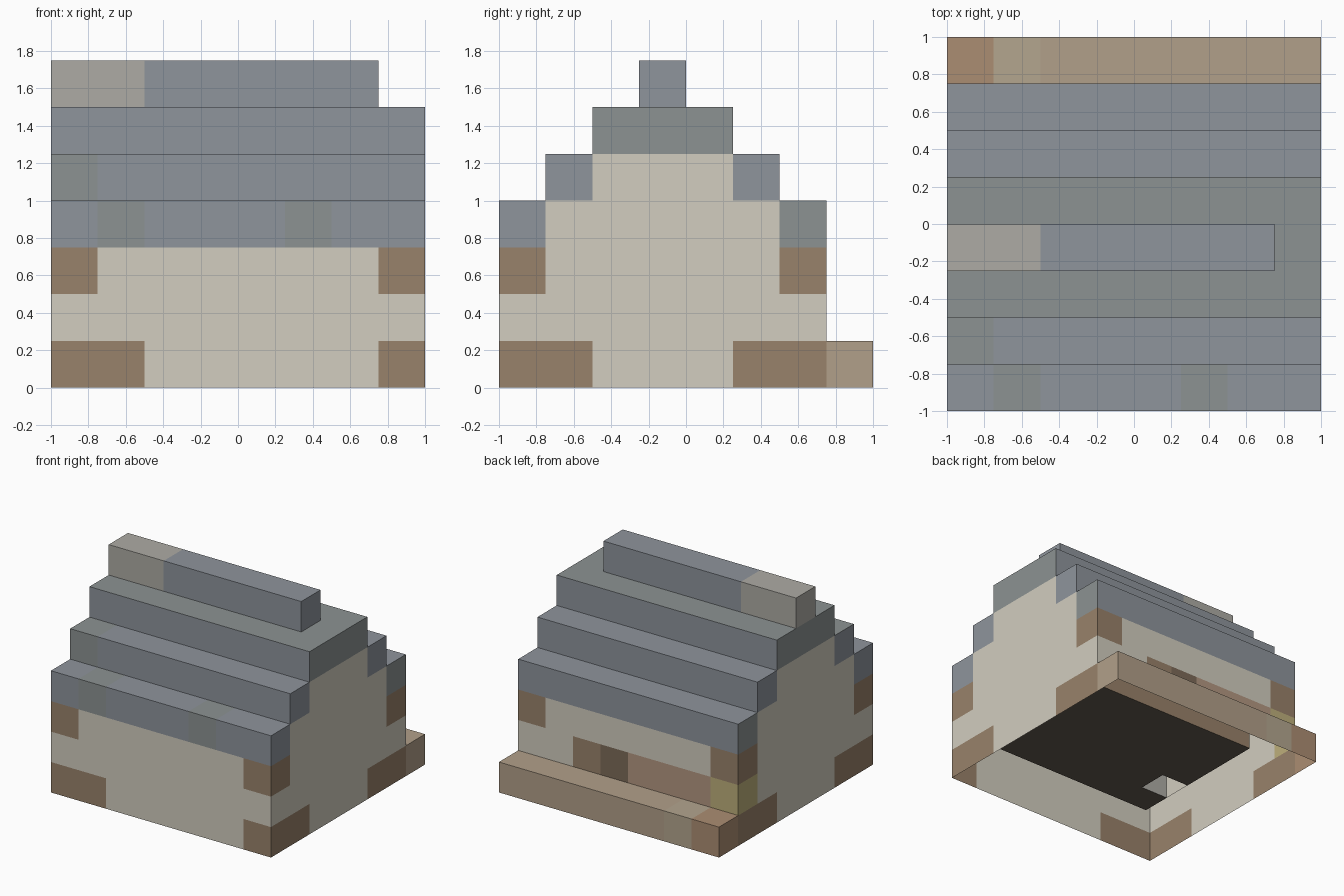
import bpy
import bmesh
from mathutils import Vector as V

if "Cube" in bpy.data.objects:
    bpy.data.objects.remove(bpy.data.objects["Cube"])

S = 0.25                                   # block size
X, Y, Z = V((1, 0, 0)), V((0, 1, 0)), V((0, 0, 1))

PALETTE = {                                # sRGB 0-255
    "plaster": (209, 204, 190), "timber": (151, 129, 106), "slate": (141, 147, 155),
    "slate_green": (139, 145, 145), "stone": (172, 170, 163), "tan": (176, 158, 136),
    "tan_light": (178, 164, 141), "clay": (170, 140, 114), "dark_timber": (124, 106, 89),
    "plank": (178, 150, 128), "lamp": (188, 174, 122), "dark_floor": (100, 90, 80),
}


def material(name):
    m = bpy.data.materials.get(name)
    if not m:
        m = bpy.data.materials.new(name)
        m.diffuse_color = [(c / 255) ** 2.2 for c in PALETTE[name]] + [1]
        m.use_nodes = True
        m.node_tree.nodes["Principled BSDF"].inputs["Base Color"].default_value = m.diffuse_color
    return m


def sheet(o, u, v, nu, nv, colour):
    """Block-sized quads facing u x v; colour is a name or f(i, j), None leaves a gap."""
    out = []
    for i in range(nu):
        for j in range(nv):
            c = colour(i, j) if callable(colour) else colour
            if c:
                p = V(o) + u * i + v * j
                out.append(((p, p + u, p + u + v, p + v), c))
    return out


def build(name, quads):
    me = bpy.data.meshes.new(name)
    bm = bmesh.new()
    slots = []
    for pts, c in quads:
        if c not in slots:
            slots.append(c)
            me.materials.append(material(c))
        f = bm.faces.new([bm.verts.new(((p.x - 4) * S, (p.y - 4) * S, p.z * S)) for p in pts])
        f.material_index = slots.index(c)
    bmesh.ops.remove_doubles(bm, verts=bm.verts, dist=1e-4)
    bm.to_mesh(me)
    bm.free()
    ob = bpy.data.objects.new(name, me)
    bpy.context.collection.objects.link(ob)


# Front wall with timber corner blocks
def front_colour(x, z):
    timber = (z == 0 and (x < 2 or x == 7)) or (z == 2 and x in (0, 7))
    return "timber" if timber else "plaster"


build("front_wall", sheet((0, 0, 0), X, Z, 8, 3, front_colour))


# Back wall above the step
def back_colour(z, x):
    if z == 1:
        return "timber" if x in (0, 7) else "plaster"
    return ["lamp", "plank", "plank", "plank", "dark_timber", "timber", "plaster", "plaster"][x]


build("back_wall", sheet((0, 7, 1), Z, X, 2, 8, back_colour))

# Stepped gable ends, with the roof tiers showing at their edges
SPAN = [(0, 7), (0, 7), (0, 7), (0, 7), (1, 6), (2, 5)]


def gable_colour(y, z):
    a, b = SPAN[z]
    if not a <= y < b:
        return None
    if z == 5 or (z == 3 and y == 6):
        return "slate_green"
    if z > 2 and y in (a, b - 1):
        return "slate"
    if (z == 0 and y in (0, 1, 5, 6)) or (z == 2 and y in (0, 6)):
        return "timber"
    return "plaster"


def left_colour(z, y):
    return "lamp" if (z, y) == (1, 6) else gable_colour(y, z)


build("right_gable", sheet((8, 0, 0), Y, Z, 7, 6, gable_colour))
build("left_gable", sheet((0, 0, 0), Z, Y, 6, 7, left_colour))

# Stepped roof: risers and treads of each tier, front and back
roof = []
for k, greens in enumerate([(1, 5), (0,), ()]):
    tint = lambda i, j, g=greens: "slate_green" if i in g else "slate"
    depth = 1 if k < 2 else 3
    roof += sheet((0, k, 3 + k), X, Z, 8, 1, tint)
    roof += sheet((0, k, 4 + k), X, Y, 8, depth, "slate_green" if k == 2 else tint)
    roof += sheet((0, 7 - k, 3 + k), Z, X, 1, 8, "slate")
    if k < 2:
        roof += sheet((0, 6 - k, 4 + k), X, Y, 8, 1, "slate")
build("roof_tiers", roof)

# Ridge beam with a stone end, stopping one block short on the right
ridge_tint = lambda i, j: "stone" if i < 2 else "slate"
build("roof_ridge",
      sheet((0, 3, 6), X, Z, 7, 1, ridge_tint)
      + sheet((0, 4, 6), Z, X, 1, 7, lambda i, j: ridge_tint(j, i))
      + sheet((0, 3, 7), X, Y, 7, 1, ridge_tint)
      + sheet((0, 3, 6), Z, Y, 1, 1, "stone")
      + sheet((7, 3, 6), Y, Z, 1, 1, "slate"))

# Long step behind the house, open underneath
step_tint = lambda i, j: "clay" if i == 0 else "tan_light" if i == 1 else "tan"
build("back_step",
      sheet((0, 7, 1), X, Y, 8, 1, step_tint)
      + sheet((0, 8, 0), Z, X, 1, 8, lambda i, j: step_tint(j, i))
      + sheet((0, 7, 0), Z, Y, 1, 1, "clay")
      + sheet((8, 7, 0), Y, Z, 1, 1, "tan"))

# Room inside the one-block-thick walls; its floor shows through the open base
build("room_floor",
      sheet((1, 1, 1), X, Y, 6, 5, lambda x, y: None if (x, y) == (0, 1) else "dark_floor"))
build("room_walls",
      sheet((1, 1, 1), Z, X, 3, 6, "plaster")
      + sheet((1, 6, 1), X, Z, 6, 3, lambda x, z: "timber" if z < 2 else "slate")
      + sheet((1, 1, 1), Y, Z, 5, 4, lambda y, z: "plaster" if z < 3 or 0 < y < 4 else None)
      + sheet((7, 1, 1), Z, Y, 4, 5, lambda z, y: "plaster" if z < 3 or 0 < y < 4 else None))
build("room_ceiling",
      sheet((1, 1, 4), Y, X, 1, 6, "slate") + sheet((1, 5, 4), Y, X, 1, 6, "slate")
      + sheet((1, 2, 4), Z, X, 1, 6, "slate") + sheet((1, 5, 4), X, Z, 6, 1, "slate")
      + sheet((1, 2, 5), Y, X, 3, 6, "slate"))

# Small block standing against the left wall of the room
build("room_block",
      sheet((1, 2, 1), X, Z, 1, 1, "stone") + sheet((1, 3, 1), Z, X, 1, 1, "stone")
      + sheet((2, 2, 1), Y, Z, 1, 1, "stone") + sheet((1, 2, 2), X, Y, 1, 1, "stone"))
